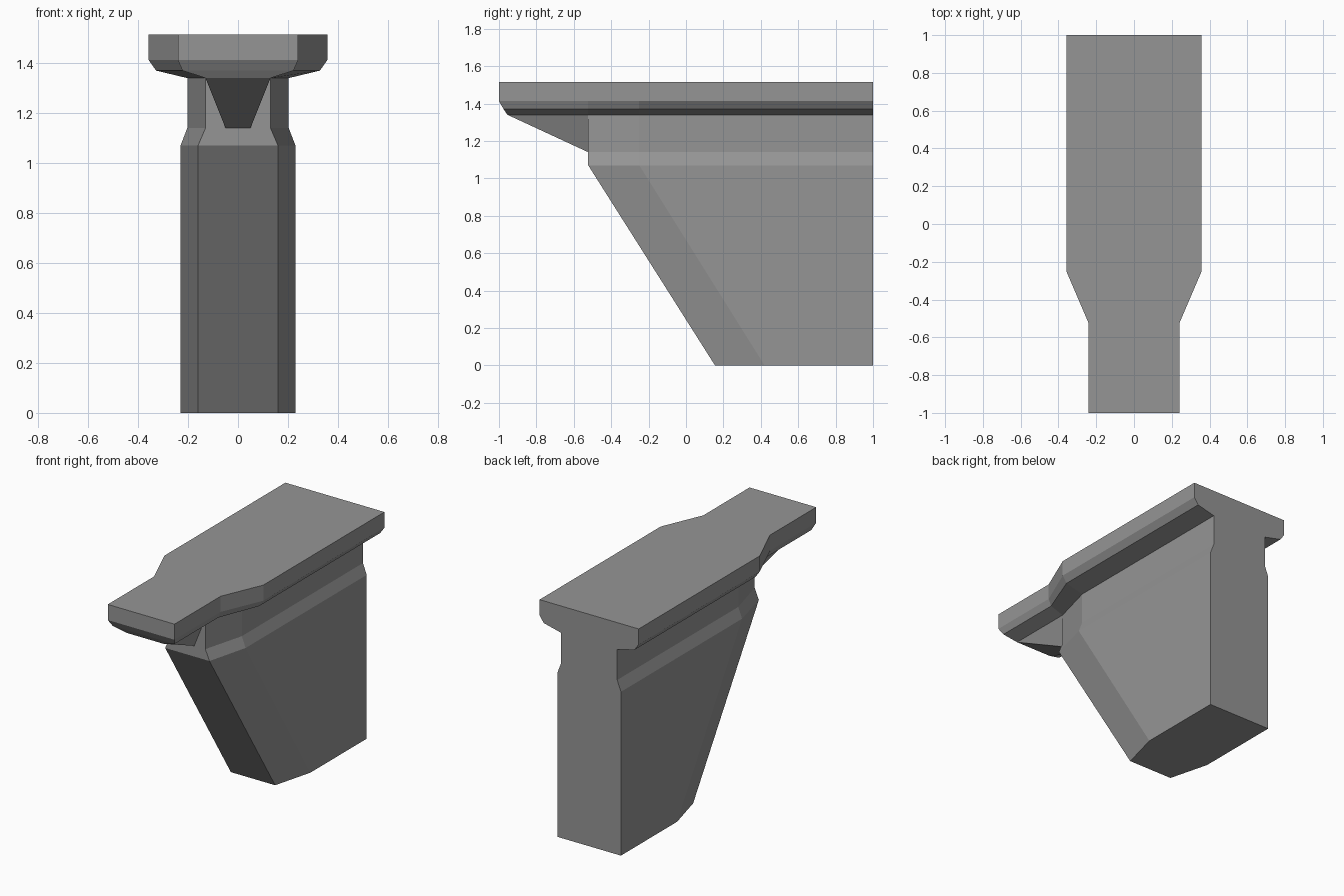
import bpy

if "Cube" in bpy.data.objects:
    bpy.data.objects.remove(bpy.data.objects["Cube"])

grey = bpy.data.materials.new("stone grey")
grey.diffuse_color = (0.3, 0.3, 0.3, 1)
grey.use_nodes = True
grey.node_tree.nodes["Principled BSDF"].inputs["Base Color"].default_value = grey.diffuse_color


def make_object(name, verts, faces):
    mesh = bpy.data.meshes.new(name)
    mesh.from_pydata(verts, [], faces)
    mesh.materials.append(grey)
    mesh.update()
    obj = bpy.data.objects.new(name, mesh)
    bpy.context.collection.objects.link(obj)
    return obj


def ring(z, half):
    """Mirror a half outline (half-width, y), listed back to front."""
    return [(-x, y, z) for x, y in half] + [(x, y, z) for x, y in reversed(half)]


def loft(name, rings, cap_bottom=False, cap_top=False):
    n = len(rings[0])
    verts = [v for r in rings for v in r]
    faces = []
    for k in range(len(rings) - 1):
        for i in range(n):
            j = (i + 1) % n
            faces.append((k * n + i, k * n + j, (k + 1) * n + j, (k + 1) * n + i))
    if cap_bottom:
        faces.append(tuple(reversed(range(n))))
    if cap_top:
        faces.append(tuple(range(len(verts) - n, len(verts))))
    return make_object(name, verts, faces)


# Pillar: sloped front with chamfered corners, then a narrower neck
def pillar_ring(z, side, front, y_side, y_front):
    return ring(z, [(side, 1), (side, y_side), (front, y_front)])


loft("pillar", [
    pillar_ring(0, 0.23, 0.16, 0.42, 0.155),
    pillar_ring(1.07, 0.23, 0.16, -0.25, -0.523),
    pillar_ring(1.14, 0.203, 0.13, -0.25, -0.523),
    pillar_ring(1.34, 0.203, 0.13, -0.25, -0.523),
], cap_bottom=True)


# Top slab: wide at the back, narrow at the front, bevelled underneath
def slab_ring(z, side, front, y_end):
    return ring(z, [(side, 1), (side, -0.25), (front, -0.523), (front, y_end)])


loft("top_slab", [
    slab_ring(1.34, 0.203, 0.13, -0.955),
    slab_ring(1.37, 0.328, 0.222, -0.975),
    slab_ring(1.413, 0.358, 0.241, -1),
    slab_ring(1.515, 0.358, 0.241, -1),
], cap_top=True)

# Tapered bracket under the front overhang
make_object("front_bracket", [
    (-0.13, -0.955, 1.34), (-0.13, -0.523, 1.34), (-0.05, -0.523, 1.14),
    (0.13, -0.955, 1.34), (0.13, -0.523, 1.34), (0.05, -0.523, 1.14),
], [(0, 2, 5, 3), (0, 1, 2), (3, 5, 4)])
